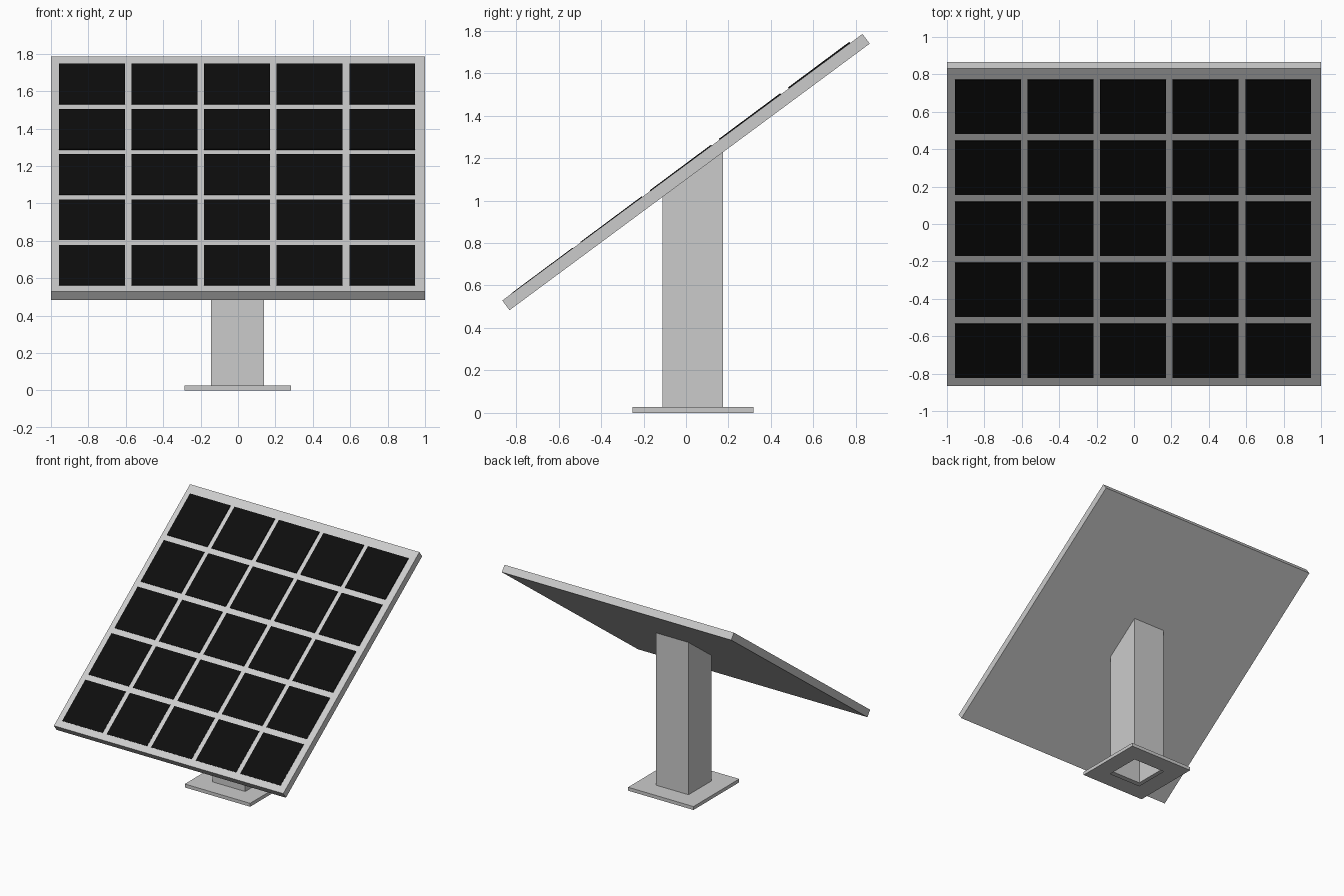
import bpy, bmesh, math
from mathutils import Matrix, Vector

if "Cube" in bpy.data.objects:
    bpy.data.objects.remove(bpy.data.objects["Cube"])

TILT = math.radians(36.5)
PANEL_Z = 1.134          # height of panel centre
PANEL_T = 0.057          # panel thickness


def finish(bm, name, material=None):
    bmesh.ops.recalc_face_normals(bm, faces=bm.faces)
    mesh = bpy.data.meshes.new(name)
    bm.to_mesh(mesh)
    bm.free()
    obj = bpy.data.objects.new(name, mesh)
    bpy.context.collection.objects.link(obj)
    if material:
        mesh.materials.append(material)
    return obj


def add_box(bm, centre, size):
    m = Matrix.Translation(centre) @ Matrix.Diagonal((*size, 1))
    bmesh.ops.create_cube(bm, size=1, matrix=m)


# Tilted panel board
bm = bmesh.new()
add_box(bm, (0, 0, 0), (2, 2.11, PANEL_T))
panel = finish(bm, "panel_board")
panel.location = (0, 0, PANEL_Z)
panel.rotation_euler.x = TILT

# Grid of 5 x 5 dark cells, tilted a touch more than the board
black = bpy.data.materials.new("cell_black")
black.diffuse_color = (0.004, 0.004, 0.004, 1)
black.use_nodes = True
black.node_tree.nodes["Principled BSDF"].inputs["Base Color"].default_value = black.diffuse_color
bm = bmesh.new()
for i in range(-2, 3):
    for j in range(-2, 3):
        add_box(bm, (i * 0.388, j * 0.406, -0.006), (0.352, 0.36, 0.012))
cells = finish(bm, "solar_cells", black)
cells.location = (-0.005, -0.027, 1.155)
cells.rotation_euler.x = math.radians(36.65)

# Foot plate and hollow post: square loops bridged from the open bottom upward
CX, CY = -0.002, 0.032


def under_panel(y):
    return PANEL_Z - PANEL_T / 2 / math.cos(TILT) + y * math.tan(TILT)


bm = bmesh.new()
loops = []
for half, z in ((0.142, 0), (0.285, 0), (0.285, 0.027), (0.142, 0.027), (0.142, None)):
    loop = []
    for sx, sy in ((-1, -1), (1, -1), (1, 1), (-1, 1)):
        y = CY + sy * half
        loop.append(bm.verts.new((CX + sx * half, y, under_panel(y) if z is None else z)))
    loops.append(loop)
for a, b in zip(loops, loops[1:]):
    for k in range(4):
        n = (k + 1) % 4
        bm.faces.new((a[k], a[n], b[n], b[k]))
finish(bm, "post_and_foot")
